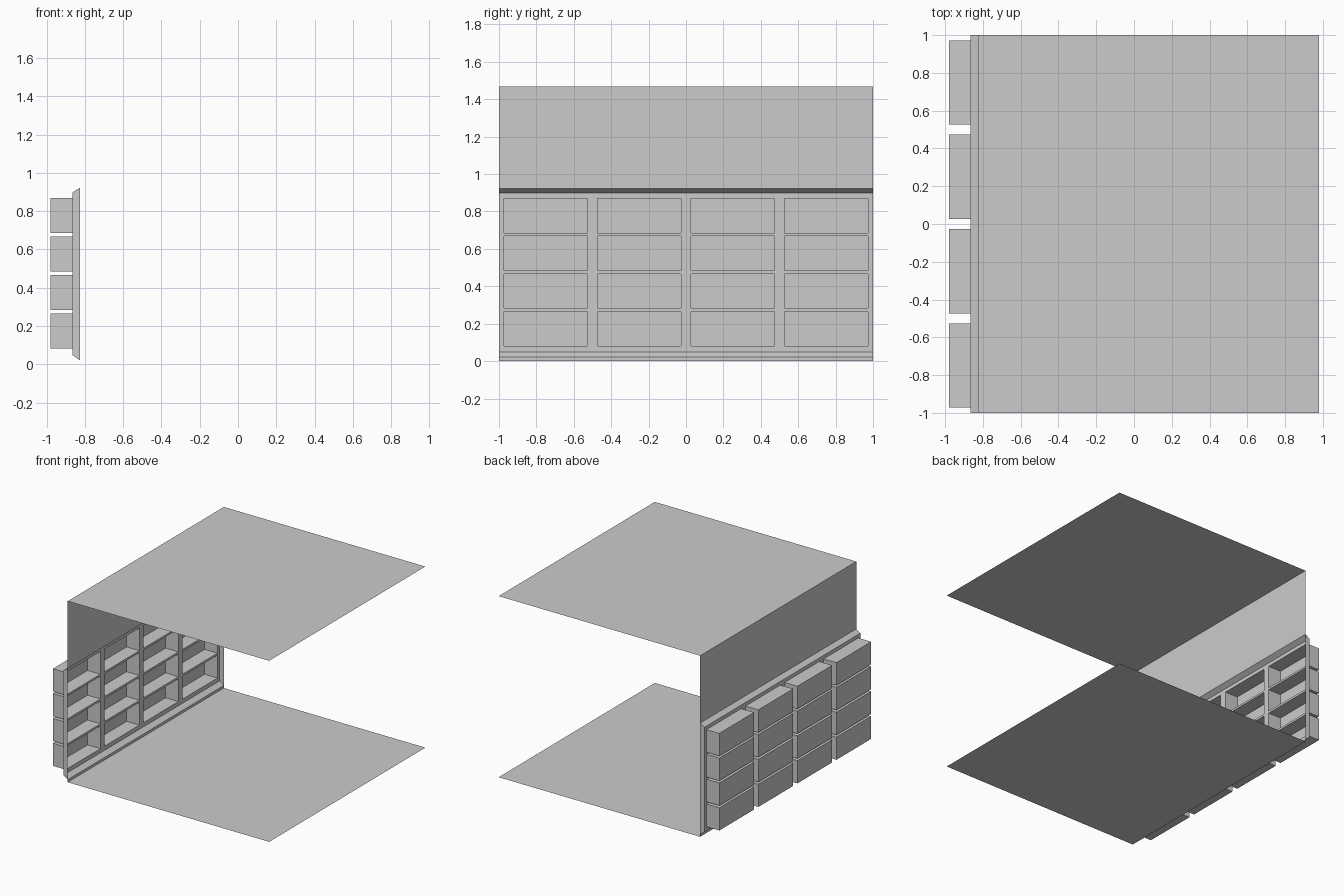
import bpy
import bmesh

if "Cube" in bpy.data.objects:
    bpy.data.objects.remove(bpy.data.objects["Cube"])

WALL_X, PANEL_X, BACK_X, ROOM_X = -0.827, -0.865, -0.98, 0.98
TOP = 1.468
LIP_LOW, PANEL_LOW, PANEL_HIGH, LIP_HIGH = 0.021, 0.048, 0.898, 0.922
COLS = [(c - 0.2225, c + 0.2225) for c in (-0.75, -0.25, 0.25, 0.75)]
ROWS = [(c - 0.092, c + 0.092) for c in (0.1735, 0.375, 0.5765, 0.777)]


def make(name, faces):
    """Turn a list of corner loops into one welded, flat-shaded object."""
    bm = bmesh.new()
    for pts in faces:
        bm.faces.new([bm.verts.new(p) for p in pts])
    bmesh.ops.remove_doubles(bm, verts=bm.verts, dist=1e-5)
    mesh = bpy.data.meshes.new(name)
    bm.to_mesh(mesh)
    bm.free()
    obj = bpy.data.objects.new(name, mesh)
    bpy.context.collection.objects.link(obj)
    return obj


def strip(a, b):
    """Sweep an (x, z) segment along the full width in y."""
    return [(a[0], -1, a[1]), (a[0], 1, a[1]), (b[0], 1, b[1]), (b[0], -1, b[1])]


# Floor, ceiling and the wall bands above and below the shelving
make("floor", [strip((ROOM_X, 0), (WALL_X, 0))])
make("ceiling", [strip((WALL_X, TOP), (ROOM_X, TOP))])
make("lower_wall", [strip((WALL_X, 0), (WALL_X, LIP_LOW))])
make("upper_wall", [strip((WALL_X, LIP_HIGH), (WALL_X, TOP))])

# Sloped surround with closed ends
section = [(WALL_X, LIP_LOW), (PANEL_X, PANEL_LOW),
           (PANEL_X, PANEL_HIGH), (WALL_X, LIP_HIGH)]
make("recess_surround", [
    strip(section[0], section[1]),
    strip(section[2], section[3]),
    [(x, -1, z) for x, z in section[::-1]][::-1],
    [(x, 1, z) for x, z in section[::-1]],
])

# Panel with a grid of openings
ys = [-1] + [v for c in COLS for v in c] + [1]
zs = [PANEL_LOW] + [v for r in ROWS for v in r] + [PANEL_HIGH]
panel = []
for i, (y0, y1) in enumerate(zip(ys, ys[1:])):
    for j, (z0, z1) in enumerate(zip(zs, zs[1:])):
        if not (i % 2 and j % 2):
            panel.append([(PANEL_X, y0, z0), (PANEL_X, y1, z0),
                          (PANEL_X, y1, z1), (PANEL_X, y0, z1)])
make("shelf_panel", panel)

# Open-fronted compartments behind every opening
for i, (y0, y1) in enumerate(COLS):
    for j, (z0, z1) in enumerate(ROWS):
        rim = [(y0, z0), (y1, z0), (y1, z1), (y0, z1)]
        faces = [[(BACK_X, y, z) for y, z in rim]]
        for a, b in zip(rim, rim[1:] + rim[:1]):
            faces.append([(PANEL_X, *a), (PANEL_X, *b), (BACK_X, *b), (BACK_X, *a)])
        make(f"compartment_{i + 1}_{j + 1}", faces)
